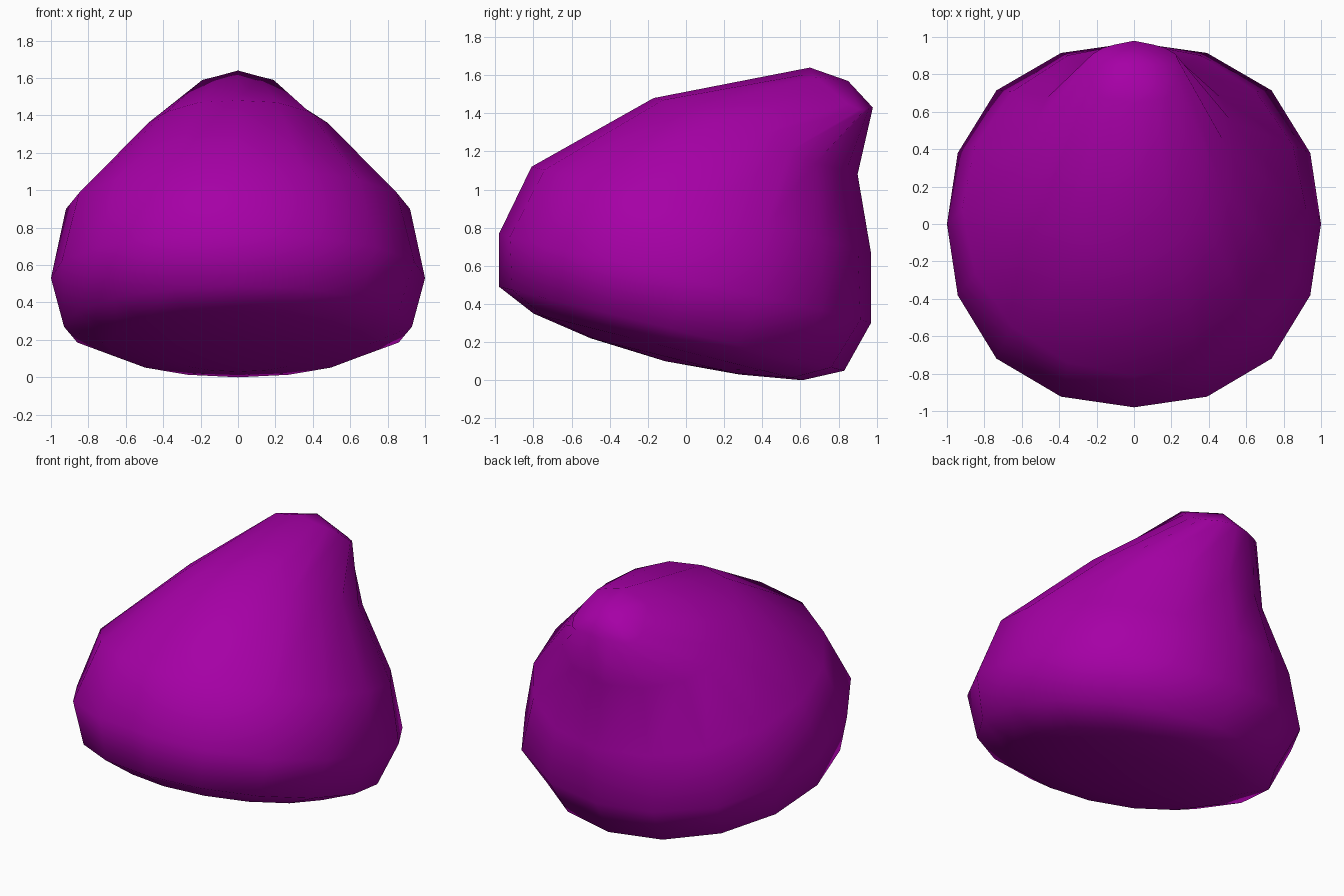
import bpy, bmesh, math

if "Cube" in bpy.data.objects:
    bpy.data.objects.remove(bpy.data.objects["Cube"])

# Lower rings of a squashed, forward-tipped sphere:
# half width in x, y at (front, side, back), z at (front, side, back), diagonal roundness
LOWER_RINGS = [
    (0.38, (-0.50, -0.11, 0.28), (0.22, 0.125, 0.03), 0.0),
    (0.70, (-0.80, -0.10, 0.61), (0.35, 0.175, 0.00), 0.0),
    (0.93, (-0.98, -0.08, 0.83), (0.49, 0.27, 0.05), 0.0),
    (1.00, (-0.98, 0.00, 0.97), (0.77, 0.53, 0.30), 0.04),
    (0.92, (-0.81, 0.08, 0.97), (1.12, 0.90, 0.67), 0.0),
]
# Sculpted rings around the peak: right half, front to back
SHOULDER = [(0, -0.17, 1.48), (0.21, -0.12, 1.47), (0.38, 0.00, 1.42),
            (0.48, 0.17, 1.36), (0.52, 0.37, 1.28), (0.53, 0.54, 1.20),
            (0.46, 0.68, 1.14), (0.26, 0.84, 1.10), (0, 0.90, 1.08)]
CROWN = [(0, 0.65, 1.64), (0.11, 0.66, 1.61), (0.19, 0.68, 1.59),
         (0.23, 0.77, 1.52), (0.25, 0.85, 1.45), (0.22, 0.91, 1.42),
         (0.17, 0.94, 1.42), (0.10, 0.96, 1.43), (0, 0.98, 1.43)]
BOTTOM_POLE = (0, -0.11, 0.10)
TOP_POLE = (0, 0.85, 1.57)


def blend(values, t):
    """Parabola through values at t = -1, 0 and 1."""
    front, side, back = values
    return side + (back - front) / 2 * t + ((front + back) / 2 - side) * t * t


def half_ring(width, ys, zs, roundness):
    """Nine points from front to back along the right side."""
    points = []
    for k in range(9):
        angle = math.pi * (k / 8 - 0.5)
        c = math.sin(angle)
        bulge = 1 + roundness * math.sin(2 * angle) ** 2
        points.append((width * math.cos(angle) * bulge, blend(ys, c) * bulge, blend(zs, c)))
    return points


# Leaning soft body: a sixteen-sided sphere pulled up into a peak at the back
bm = bmesh.new()
halves = [half_ring(*ring) for ring in LOWER_RINGS] + [SHOULDER, CROWN]
loops = []
for half in halves:
    mirrored = [(-x, y, z) for x, y, z in half[7:0:-1]]
    loops.append([bm.verts.new(p) for p in half + mirrored])

bottom = bm.verts.new(BOTTOM_POLE)
top = bm.verts.new(TOP_POLE)
for k in range(16):
    n = (k + 1) % 16
    bm.faces.new((bottom, loops[0][n], loops[0][k]))
    bm.faces.new((top, loops[-1][k], loops[-1][n]))
    for low, high in zip(loops, loops[1:]):
        bm.faces.new((low[k], low[n], high[n], high[k]))
bmesh.ops.recalc_face_normals(bm, faces=bm.faces)
for face in bm.faces:
    face.smooth = True

mesh = bpy.data.meshes.new("peaked_body")
bm.to_mesh(mesh)
bm.free()
body = bpy.data.objects.new("peaked_body", mesh)
bpy.context.collection.objects.link(body)

# Purple surface
purple = bpy.data.materials.new("purple")
purple.diffuse_color = (0.38, 0.0, 0.38, 1)
purple.use_nodes = True
purple.node_tree.nodes["Principled BSDF"].inputs["Base Color"].default_value = purple.diffuse_color
mesh.materials.append(purple)
